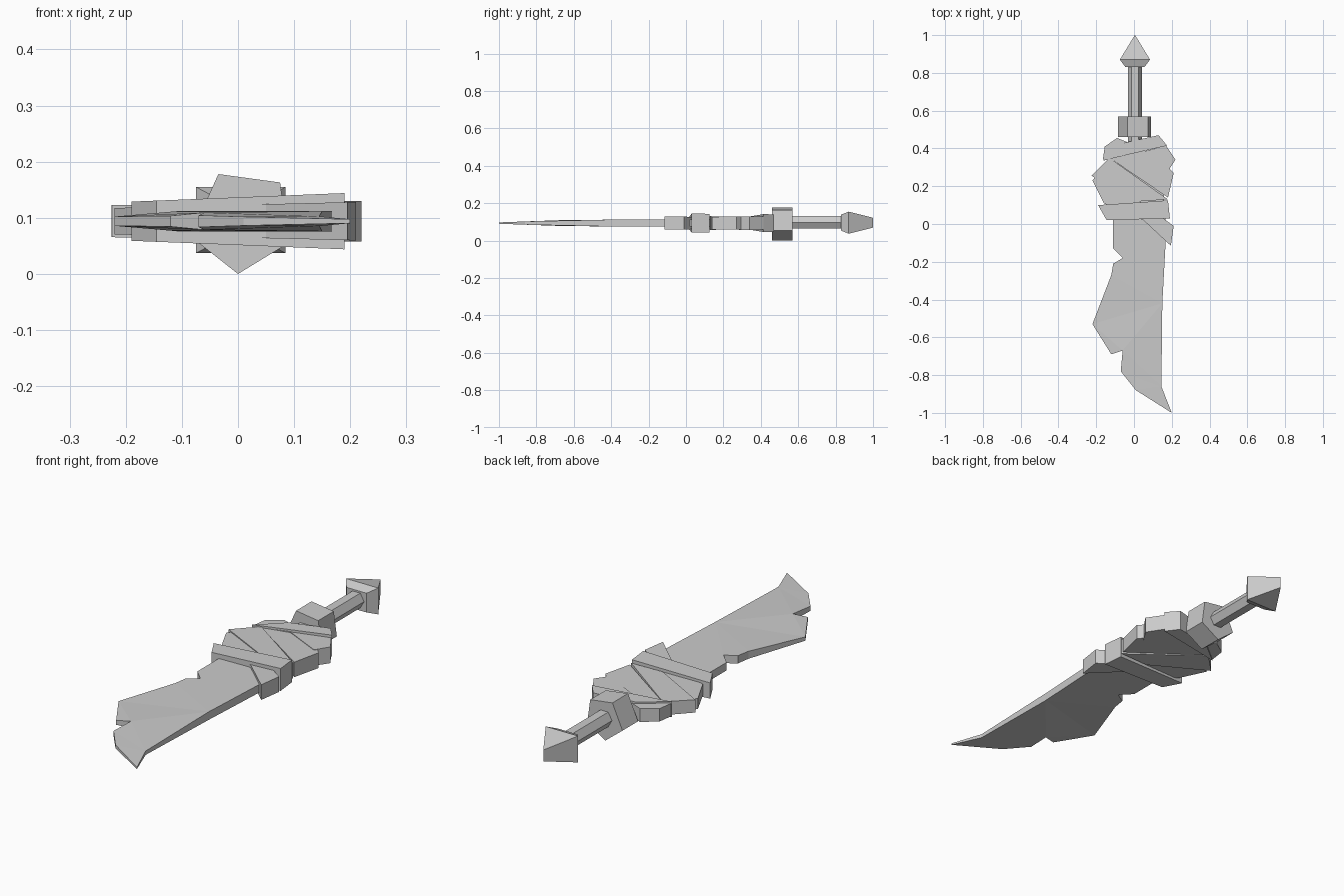
import bpy
import bmesh
import math

cube = bpy.data.objects.get("Cube")
if cube:
    bpy.data.objects.remove(cube, do_unlink=True)

# One plain material for every part
grey = bpy.data.materials.new("plain grey")
grey.use_nodes = True
colour = (0.6, 0.6, 0.6, 1.0)
grey.diffuse_color = colour
grey.node_tree.nodes["Principled BSDF"].inputs["Base Color"].default_value = colour

MID = 0.094  # height of the central plane


def loft(name, rings):
    """Join matching rings of points with side faces and close both ends."""
    bm = bmesh.new()
    loops = [[bm.verts.new(point) for point in ring] for ring in rings]
    count = len(loops[0])
    for lower, upper in zip(loops, loops[1:]):
        for i in range(count):
            j = (i + 1) % count
            bm.faces.new((lower[i], lower[j], upper[j], upper[i]))
    caps = [bm.faces.new(loops[0][::-1]), bm.faces.new(loops[-1])]
    bmesh.ops.triangulate(bm, faces=caps)
    bmesh.ops.remove_doubles(bm, verts=bm.verts[:], dist=0.0005)
    bmesh.ops.recalc_face_normals(bm, faces=bm.faces[:])
    mesh = bpy.data.meshes.new(name)
    bm.to_mesh(mesh)
    bm.free()
    mesh.materials.append(grey)
    obj = bpy.data.objects.new(name, mesh)
    bpy.context.collection.objects.link(obj)
    return obj


def slab(name, outline, half):
    """Plan outline thickened about the central plane; half(x, y) is the half thickness."""
    rings = [[(x, y, MID + side * half(x, y)) for x, y in outline] for side in (-1, 1)]
    return loft(name, rings)


def strap(name, outline, thick, slope):
    """Wrapped band that swells towards the spine side."""
    return slab(name, outline, lambda x, y: thick + slope * x)


# Notched blade, thick along the spine and thinner at the cutting edge and tip
def blade_half(x, y):
    thin_edge = max(0.0, -0.06 - x) * max(0.0, -y - 0.15) * 0.16
    thin_end = max(0.0, -y - 0.6) * 0.036
    return max(0.002, 0.018 - thin_edge - thin_end)


slab("blade", [
    (-0.11, 0.4), (-0.11, -0.13), (-0.06, -0.18), (-0.11, -0.21), (-0.12, -0.27),
    (-0.22, -0.53), (-0.12, -0.69), (-0.06, -0.67), (-0.07, -0.78), (0.01, -0.88),
    (0.2, -1), (0.145, -0.86), (0.15, -0.42), (0.17, -0.05), (0.15, 0.3)], blade_half)

# Cloth straps wound around the joint
strap("lower_diagonal_strap", [
    (-0.22, 0.23), (-0.16, 0.11), (0.05, 0.02), (0.195, -0.115), (0.21, -0.01), (0.03, 0.12),
    (-0.19, 0.27)], 0.029, 0.025)
strap("middle_diagonal_strap", [
    (-0.225, 0.255), (-0.13, 0.35), (0.18, 0.13), (0.03, 0.12), (-0.18, 0.3)][:4],
    0.033, 0.02)
strap("upper_diagonal_strap", [
    (-0.13, 0.35), (-0.02, 0.38), (0.1, 0.39), (0.21, 0.27), (0.18, 0.14)], 0.030, 0.02)
strap("side_strap", [
    (0.0, 0.37), (0.17, 0.415), (0.22, 0.34), (0.18, 0.28)], 0.033, 0.015)
strap("cross_strap", [
    (-0.19, 0.1), (-0.145, 0.02), (0.19, 0.03), (0.18, 0.125)], 0.0425, 0.04)
strap("top_strap", [
    (-0.165, 0.335), (-0.02, 0.37), (0.175, 0.415), (0.13, 0.47), (-0.05, 0.43)],
    0.041, 0.04)
strap("top_under_strap", [
    (-0.165, 0.34), (-0.155, 0.41), (-0.09, 0.455), (0.0, 0.42), (0.0, 0.37)], 0.032, 0.02)

# Uneven five-sided guard block
guard_profile = [(-0.035, 0.178), (0.075, 0.163), (0.09, 0.055), (0, 0.0), (-0.085, 0.067)]
loft("guard", [[(x, y, z) for x, z in guard_profile] for y in (0.46, 0.57)])

# Six-sided grip
radius = 0.038
hexagon = [(radius * math.cos(i * math.pi / 3), radius * math.sin(i * math.pi / 3))
           for i in range(6)]
loft("grip", [[(0.005 + x, y, 0.098 + z) for x, z in hexagon] for y in (0.4, 0.85)])


# Wedge pommel, ending in a short upright edge
def pommel_ring(y, wide, tall):
    return [(0.005 + sx * wide, y, 0.096 + sz * tall)
            for sx, sz in ((-1, -1), (1, -1), (1, 1), (-1, 1))]


loft("pommel", [pommel_ring(0.83, 0.05, 0.043), pommel_ring(0.87, 0.08, 0.059),
                pommel_ring(1.0, 0.001, 0.026)])
